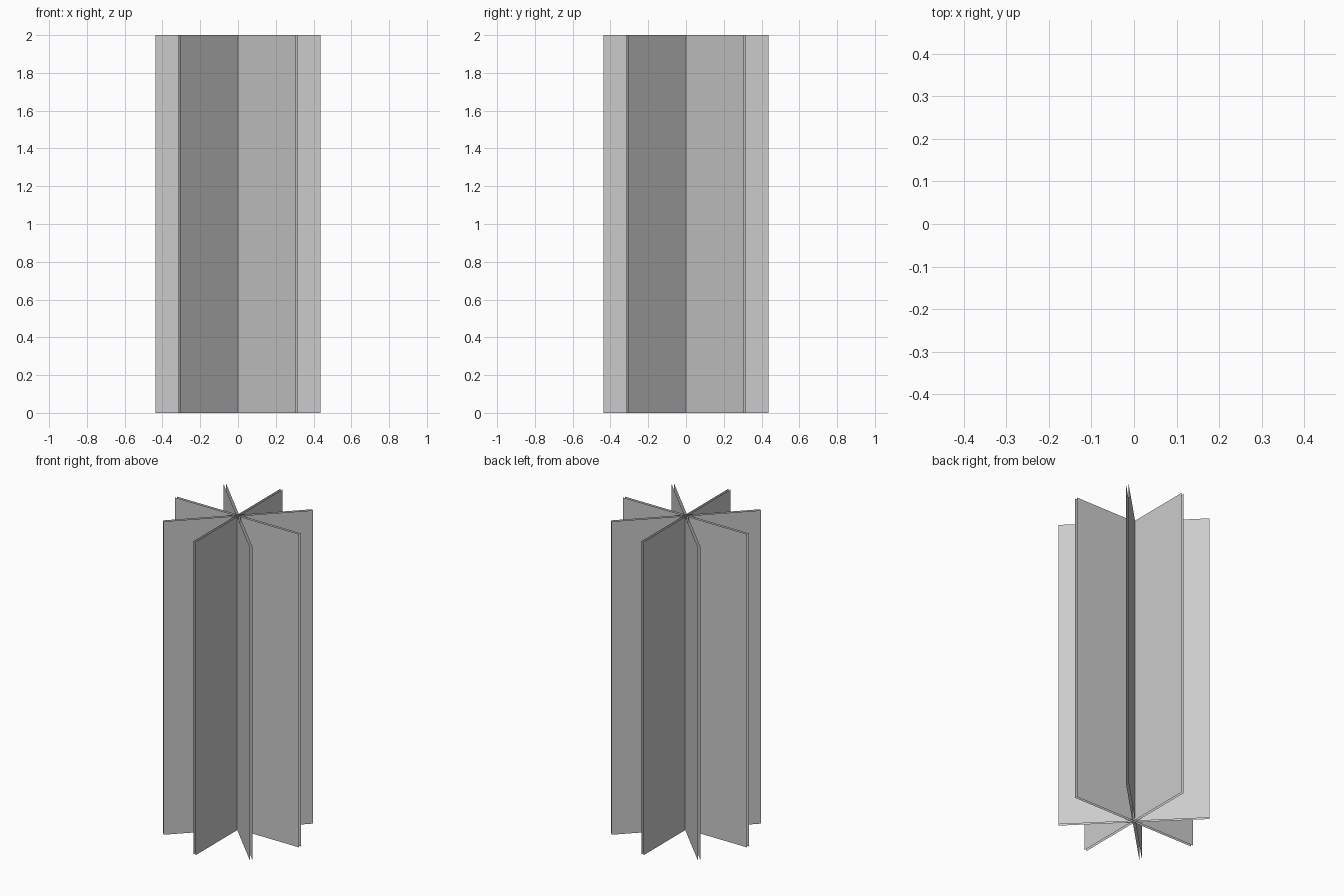
import bpy, bmesh, math
from mathutils import Matrix

if "Cube" in bpy.data.objects:
    bpy.data.objects.remove(bpy.data.objects["Cube"])

HEIGHT = 2.0
REACH = 0.438      # centre to outer edge
GAP = 0.0078       # half the spacing between paired sheets


def crossing_panel(name, angle):
    """Two parallel upright sheets running through the centre, open at the ends."""
    bm = bmesh.new()
    for side in (-1, 1):
        y = side * GAP
        # outward-facing winding, split at the centre line
        xs = [(-REACH, 0), (0, REACH)]
        for a, b in xs:
            pts = [(a, y, 0), (b, y, 0), (b, y, HEIGHT), (a, y, HEIGHT)]
            if side > 0:
                pts.reverse()
            bm.faces.new([bm.verts.new(p) for p in pts])
    bmesh.ops.remove_doubles(bm, verts=bm.verts, dist=0.0005)
    bmesh.ops.transform(bm, matrix=Matrix.Rotation(angle, 4, 'Z'), verts=bm.verts)
    mesh = bpy.data.meshes.new(name)
    bm.to_mesh(mesh)
    bm.free()
    obj = bpy.data.objects.new(name, mesh)
    bpy.context.collection.objects.link(obj)
    return obj


# Four double panels make eight radial fins
for i in range(4):
    crossing_panel(f"fin_panel_{i + 1}", i * math.pi / 4)
